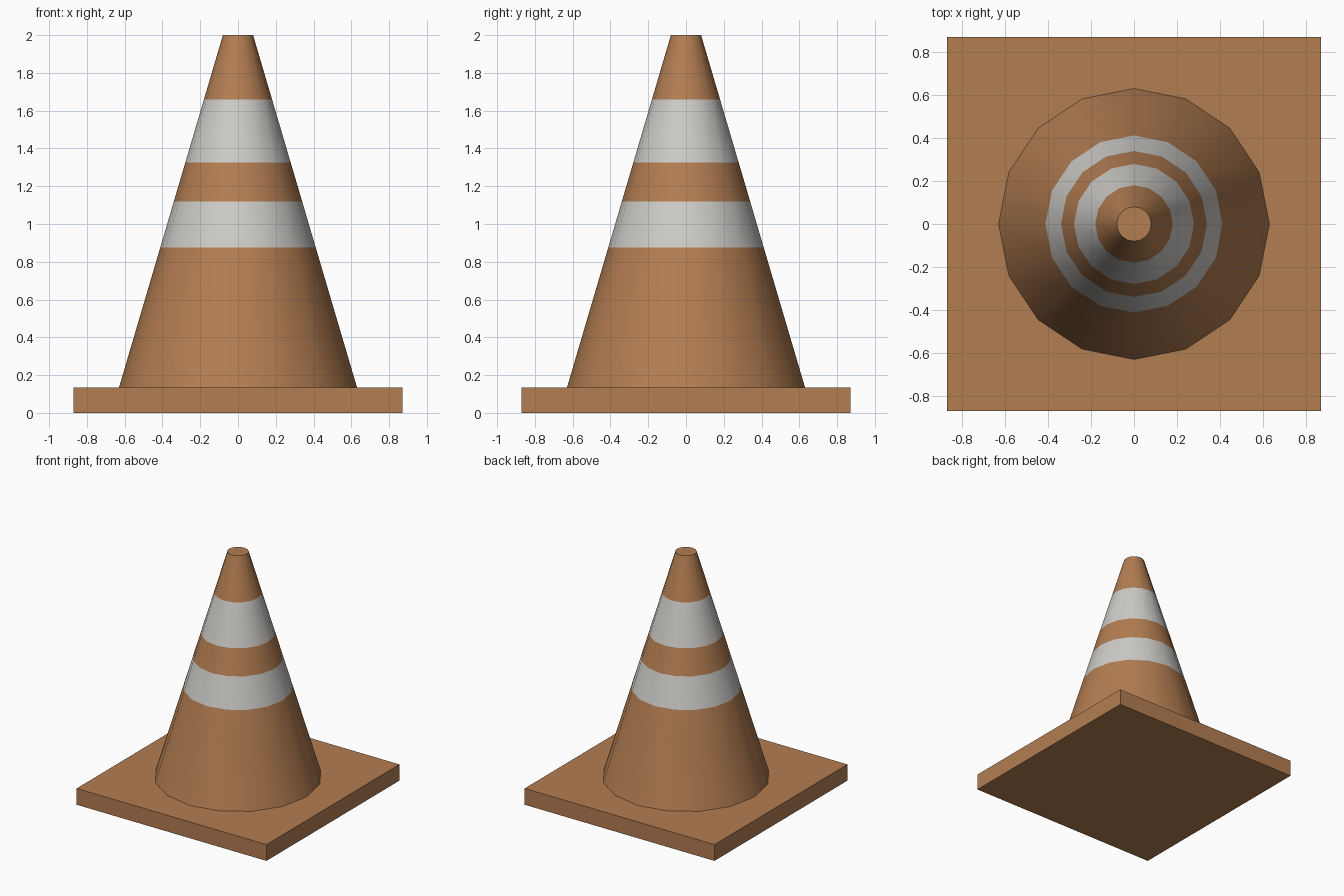
import bpy, bmesh, math

if "Cube" in bpy.data.objects:
    bpy.data.objects.remove(bpy.data.objects["Cube"])

SIDES = 16
BASE_HALF, BASE_TOP, HEIGHT = 0.87, 0.135, 2.0
R_BOTTOM, R_TOP = 0.63, 0.08


def material(name, color):
    mat = bpy.data.materials.new(name)
    mat.diffuse_color = color
    mat.use_nodes = True
    mat.node_tree.nodes["Principled BSDF"].inputs["Base Color"].default_value = mat.diffuse_color
    return mat


orange = material("orange_plastic", (0.45, 0.205, 0.083, 1))
white = material("reflective_band", (0.615, 0.60, 0.575, 1))

# Square foot plate
bpy.ops.mesh.primitive_cube_add(size=1, location=(0, 0, BASE_TOP / 2))
base = bpy.context.object
base.name = "base_plate"
base.scale = (2 * BASE_HALF, 2 * BASE_HALF, BASE_TOP)
bpy.ops.object.transform_apply(location=True, rotation=False, scale=True)
base.data.materials.append(orange)

# Cone body: rings at each colour change, alternating orange and white
levels = [BASE_TOP, 0.875, 1.12, 1.325, 1.66, HEIGHT]
bm = bmesh.new()
rings = []
for z in levels:
    t = (z - BASE_TOP) / (HEIGHT - BASE_TOP)
    r = R_BOTTOM + (R_TOP - R_BOTTOM) * t
    rings.append([bm.verts.new((r * math.cos(2 * math.pi * i / SIDES),
                                r * math.sin(2 * math.pi * i / SIDES), z))
                  for i in range(SIDES)])
for k, (lower, upper) in enumerate(zip(rings, rings[1:])):
    for i in range(SIDES):
        j = (i + 1) % SIDES
        face = bm.faces.new((lower[i], lower[j], upper[j], upper[i]))
        face.material_index = k % 2
bm.faces.new(rings[-1])  # flat tip

mesh = bpy.data.meshes.new("cone_body")
bm.to_mesh(mesh)
bm.free()
mesh.materials.append(orange)
mesh.materials.append(white)
cone = bpy.data.objects.new("cone_body", mesh)
bpy.context.collection.objects.link(cone)

# Smooth sides, sharp tip edge
bpy.ops.object.select_all(action='DESELECT')
cone.select_set(True)
bpy.context.view_layer.objects.active = cone
bpy.ops.object.shade_smooth_by_angle(angle=math.radians(35))
